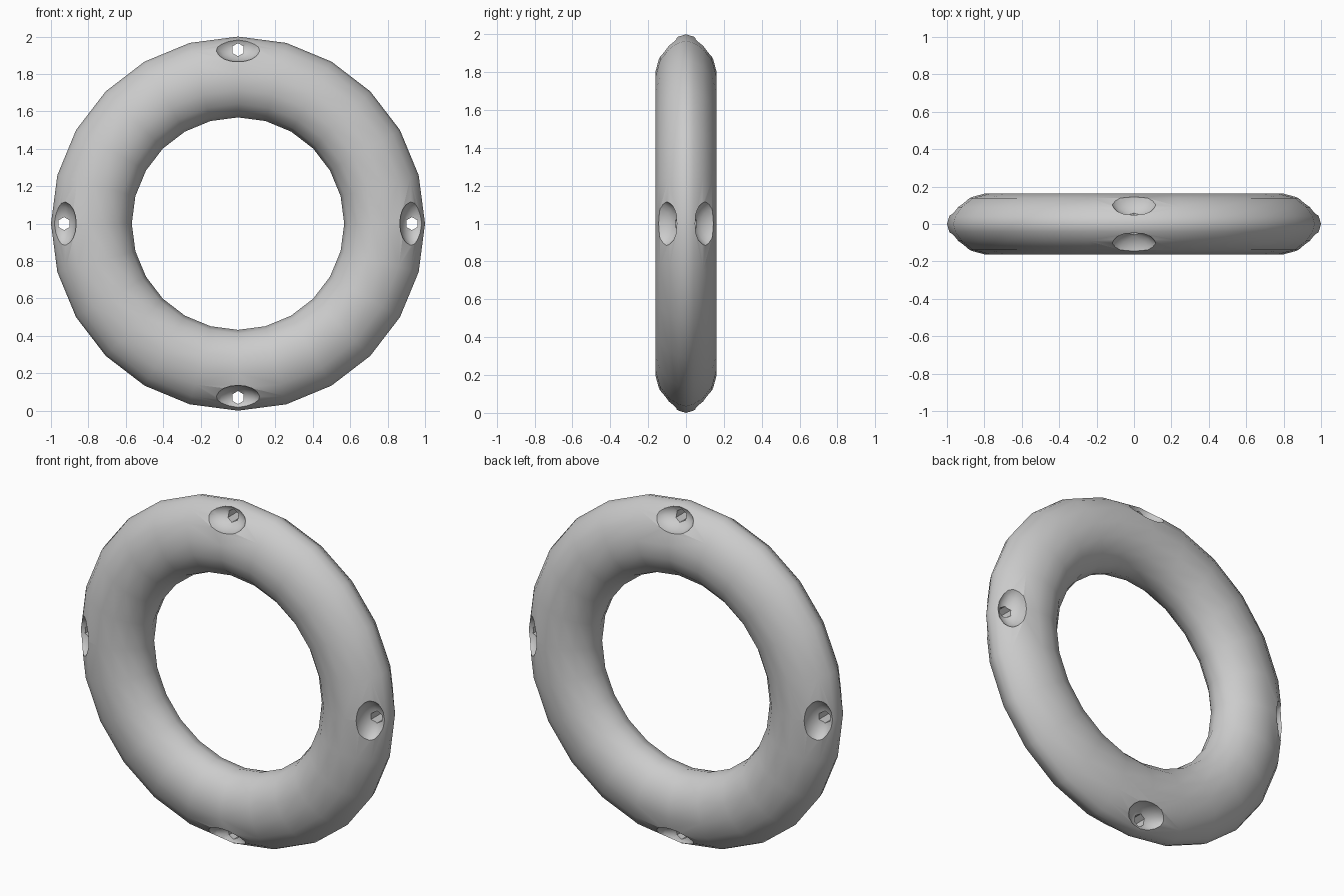
import bpy, bmesh, math
from mathutils import Matrix, Vector

if "Cube" in bpy.data.objects:
    bpy.data.objects.remove(bpy.data.objects["Cube"])

SEG = 24
CENTER = Vector((0, 0, 1))
# Half cross-section: (radius, half thickness), outer edge to inner edge
HALF = [(1.0, 0), (0.988, 0.04), (0.955, 0.09), (0.89, 0.138), (0.80, 0.162),
        (0.715, 0.157), (0.64, 0.122), (0.588, 0.065), (0.568, 0)]
SECTION = HALF + [(r, -y) for r, y in HALF[-2:0:-1]]


def make_object(name, bm):
    bmesh.ops.recalc_face_normals(bm, faces=bm.faces)
    mesh = bpy.data.meshes.new(name)
    bm.to_mesh(mesh)
    bm.free()
    obj = bpy.data.objects.new(name, mesh)
    bpy.context.collection.objects.link(obj)
    return obj


def cut(target, cutter):
    mod = target.modifiers.new("cut", 'BOOLEAN')
    mod.operation = 'DIFFERENCE'
    mod.solver = 'EXACT'
    mod.object = cutter
    bpy.context.view_layer.objects.active = target
    bpy.ops.object.modifier_apply(modifier=mod.name)
    bpy.data.objects.remove(cutter)


# Ring body: section swept around the y axis
bm = bmesh.new()
rings = []
for i in range(SEG):
    a = 2 * math.pi * i / SEG
    rings.append([bm.verts.new(CENTER + Vector((r * math.sin(a), y, r * math.cos(a))))
                  for r, y in SECTION])
n = len(SECTION)
for i in range(SEG):
    p, q = rings[i], rings[(i + 1) % SEG]
    for j in range(n):
        k = (j + 1) % n
        bm.faces.new((p[j], p[k], q[k], q[j]))
ring = make_object("ring_float", bm)

# Cutters: scooped dimples on both faces and hexagonal rope holes
dimples, holes = bmesh.new(), bmesh.new()
for i in range(4):
    turn = Matrix.Translation(CENTER) @ Matrix.Rotation(i * math.pi / 2, 4, 'Y')
    for side in (-1, 1):
        m = (turn @ Matrix.Translation((0, side * 0.14, 0.945))
             @ Matrix.Diagonal((0.13, 0.105, 0.08, 1)))
        bmesh.ops.create_uvsphere(dimples, u_segments=16, v_segments=10, radius=1, matrix=m)
    spot = turn @ Vector((0, 0, 0.93))
    bmesh.ops.create_cone(holes, cap_ends=True, segments=6, radius1=0.035, radius2=0.035,
                          depth=0.6, matrix=Matrix.Translation(spot)
                          @ Matrix.Rotation(math.pi / 2, 4, 'X'))
cut(ring, make_object("dimple_cutter", dimples))
cut(ring, make_object("hole_cutter", holes))

# Smooth shading with crisp dimple rims
bpy.ops.object.select_all(action='DESELECT')
ring.select_set(True)
bpy.context.view_layer.objects.active = ring
bpy.ops.object.shade_smooth_by_angle(angle=math.radians(40))
